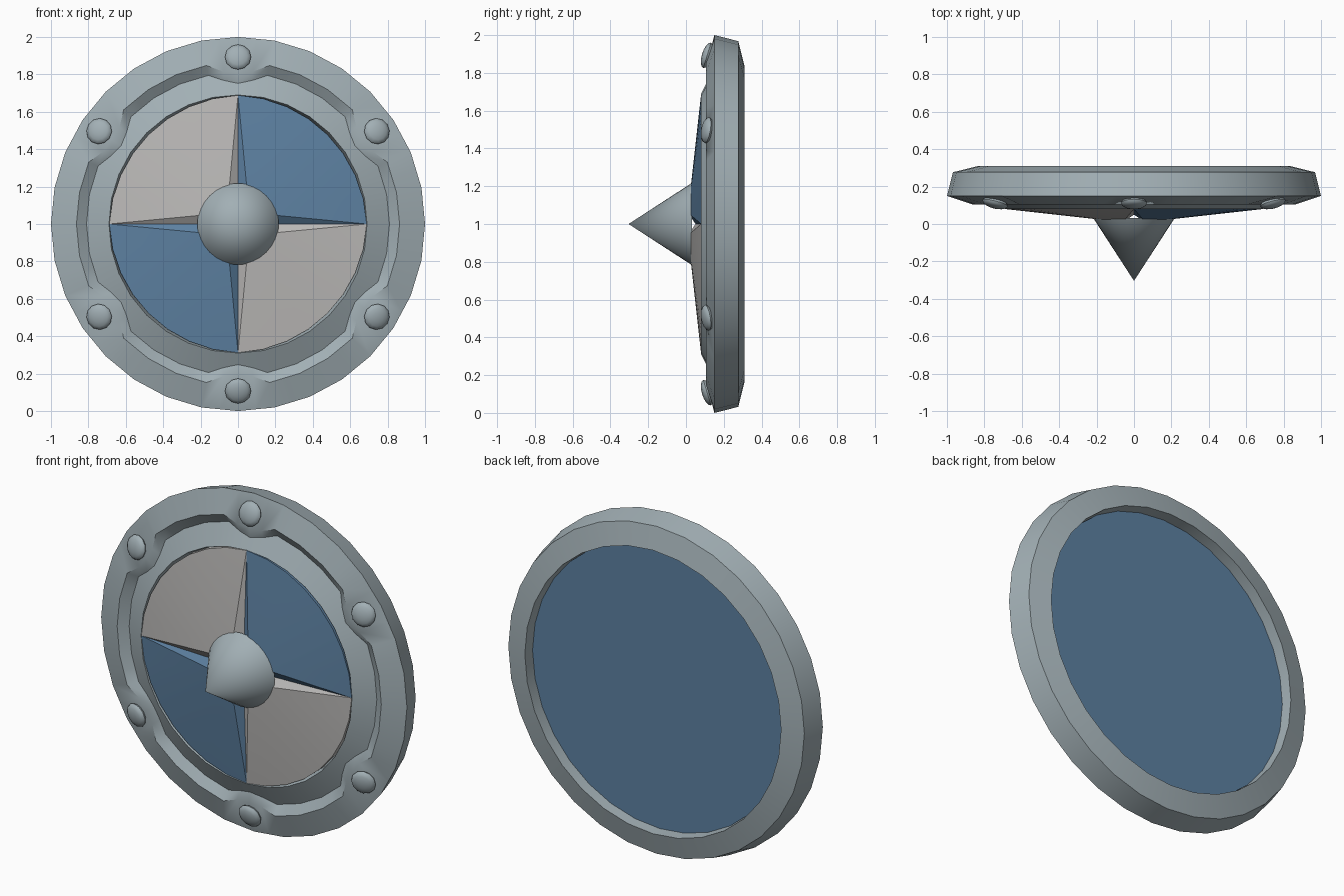
import bpy, bmesh, math
from mathutils import Matrix, Vector

if "Cube" in bpy.data.objects:
    bpy.data.objects.remove(bpy.data.objects["Cube"])

N = 64                               # half steps of the 32-sided rim
STUDS = (0, 10, 22, 32, 42, 54)      # columns carrying a stud


def material(name, rgb):
    m = bpy.data.materials.new(name)
    m.diffuse_color = (*rgb, 1)
    m.use_nodes = True
    m.node_tree.nodes["Principled BSDF"].inputs["Base Color"].default_value = m.diffuse_color
    return m


STEEL = material("steel", (0.36, 0.43, 0.46))
BLUE = material("blue_paint", (0.11, 0.22, 0.36))
PALE = material("pale_paint", (0.50, 0.49, 0.48))


def finish(bm, name, mat, angle=30):
    bmesh.ops.recalc_face_normals(bm, faces=bm.faces)
    me = bpy.data.meshes.new(name)
    bm.to_mesh(me)
    bm.free()
    ob = bpy.data.objects.new(name, me)
    bpy.context.collection.objects.link(ob)
    me.materials.append(mat)
    bpy.ops.object.select_all(action='DESELECT')
    ob.select_set(True)
    bpy.context.view_layer.objects.active = ob
    bpy.ops.object.shade_smooth_by_angle(angle=math.radians(angle))
    return ob


def polar(r, y, a):
    # angle a runs clockwise from the top, seen from the front
    return Vector((r * math.sin(a), y, 1 + r * math.cos(a)))


def cone(name, mat, r1, r2, y1, y2, sides):
    bm = bmesh.new()
    bmesh.ops.create_cone(bm, cap_ends=True, segments=sides, radius1=r1, radius2=r2, depth=y1 - y2,
                          matrix=Matrix.Translation((0, (y1 + y2) / 2, 1)) @ Matrix.Rotation(math.pi / 2, 4, 'X'))
    return finish(bm, name, mat)


# Rim: lathed profile whose inner lip steps inward at each stud
def rim_profile(i):
    d = min(min((i - s) % N, (s - i) % N) for s in STUDS)
    lip, foot = {0: (0.815, 0.752), 1: (0.823, 0.775)}.get(d, (0.864, 0.81))
    return [(0.675, 0.20), (0.675, 0.12), (0.69, 0.08), (foot, 0.08 + (foot - 0.69) * 0.5),
            (lip, 0.105), (1.0, 0.15), (0.968, 0.277), (0.838, 0.309), (0.83, 0.20)]


bm = bmesh.new()
cols = []
for i in range(N):
    k = math.cos(math.pi / 32) if i % 2 else 1
    cols.append([bm.verts.new(polar(r * k, y, i * math.tau / N)) for r, y in rim_profile(i)])
for i in range(N):
    a, b = cols[i], cols[(i + 1) % N]
    for j in range(len(a)):
        n = (j + 1) % len(a)
        bm.faces.new((a[j], a[n], b[n], b[j]))
finish(bm, "rim", STEEL)

# Back board
cone("back_board", BLUE, 0.832, 0.832, 0.245, 0.17, 32)

# Four face panels, each with half of the two neighbouring grooves
for q in range(4):
    bm = bmesh.new()
    rim, low = [], []
    a0 = q * math.pi / 2
    for s in range(9):
        t = s * math.pi / 16
        r = 0.688 - 0.012 * math.sin(2 * t)
        rim.append(bm.verts.new(polar(r, 0.08, a0 + t)))
        low.append(bm.verts.new(polar(r, 0.175, a0 + t)))
    peak = bm.verts.new(polar(0.085, 0.01, a0 + math.pi / 4))
    mid = bm.verts.new((0, 0.05, 1))
    for s in range(8):
        bm.faces.new((peak, rim[s], rim[s + 1]))
        bm.faces.new((rim[s], low[s], low[s + 1], rim[s + 1]))
    bm.faces.new((mid, rim[0], peak))
    bm.faces.new((mid, peak, rim[8]))
    finish(bm, f"face_panel_{q + 1}", PALE if q % 2 else BLUE, 15)

# Central spike
cone("spike", STEEL, 0.218, 0, 0.032, -0.304, 32)

# Studs: flattened balls tilted to lie on the rim slope
for n, i in enumerate(STUDS):
    a = i * math.tau / N
    bm = bmesh.new()
    bmesh.ops.create_uvsphere(
        bm, u_segments=12, v_segments=8, radius=1,
        matrix=Matrix.Translation(polar(0.893, 0.112, a)) @ Matrix.Rotation(a, 4, 'Y')
        @ Matrix.Rotation(math.pi / 2 - math.radians(17), 4, 'X') @ Matrix.Diagonal((0.07, 0.07, 0.028, 1)))
    finish(bm, f"stud_{n + 1}", STEEL, 40)
